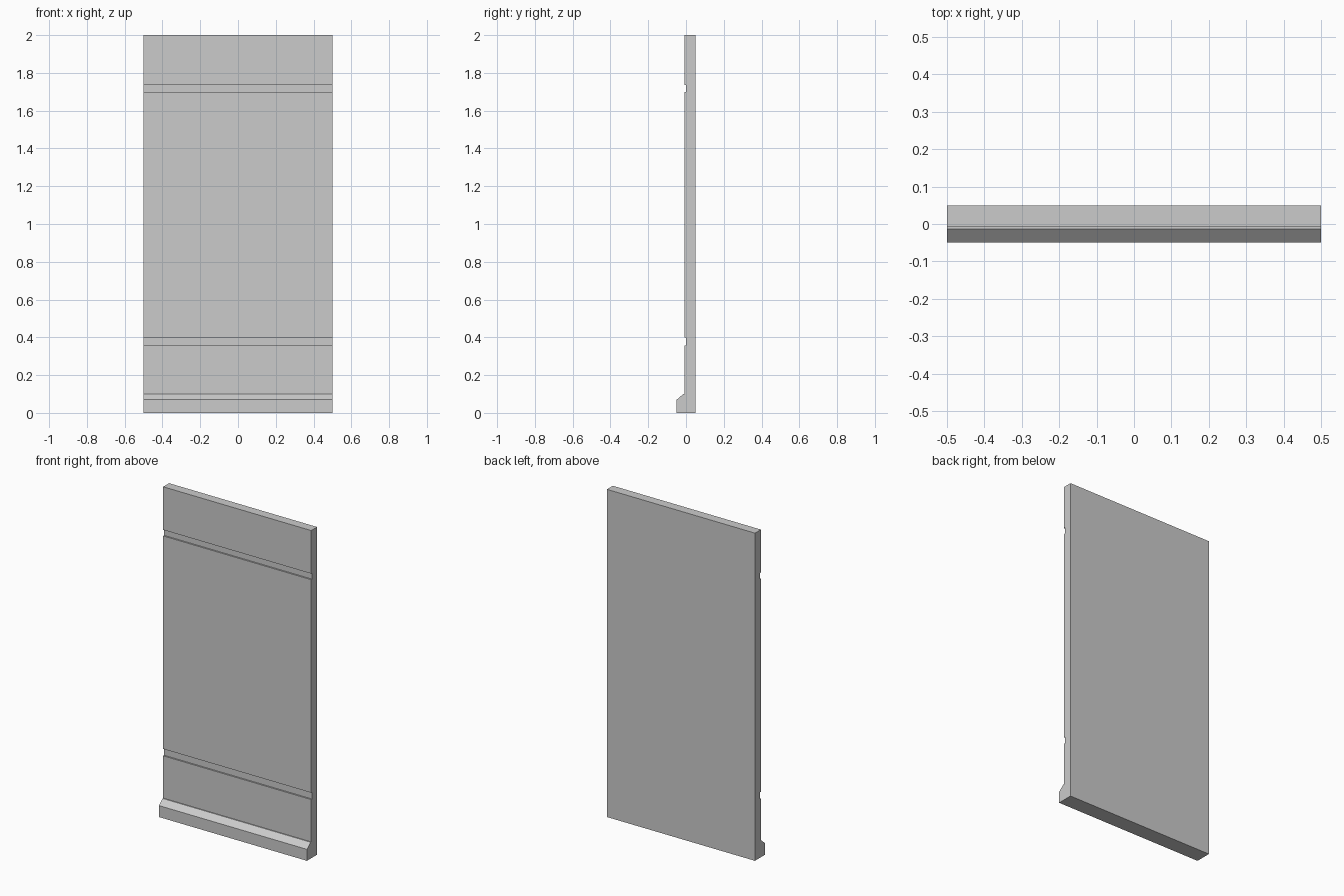
import bpy, bmesh

if "Cube" in bpy.data.objects:
    bpy.data.objects.remove(bpy.data.objects["Cube"])

WIDTH = 1.0
BACK, FACE, GROOVE = 0.049, -0.008, 0.001

# Side profile (y, z): back, then skirting with sloped top and small ledge
profile = [(BACK, 2.0), (BACK, 0.0), (-0.049, 0.0), (-0.049, 0.07),
           (-0.014, 0.10), (FACE, 0.10)]

# Two horizontal grooves cut into the front face
for low, high in [(0.358, 0.40), (1.70, 1.737)]:
    profile += [(FACE, low), (GROOVE, low), (GROOVE, high), (FACE, high)]
profile.append((FACE, 2.0))

# Extrude the profile across the panel width
bm = bmesh.new()
side = bm.faces.new([bm.verts.new((-WIDTH / 2, y, z)) for y, z in profile])
result = bmesh.ops.extrude_face_region(bm, geom=[side], use_keep_orig=True)
verts = [g for g in result["geom"] if isinstance(g, bmesh.types.BMVert)]
bmesh.ops.translate(bm, verts=verts, vec=(WIDTH, 0, 0))
bmesh.ops.recalc_face_normals(bm, faces=bm.faces)

mesh = bpy.data.meshes.new("wall_panel")
bm.to_mesh(mesh)
bm.free()
bpy.context.collection.objects.link(bpy.data.objects.new("wall_panel", mesh))
